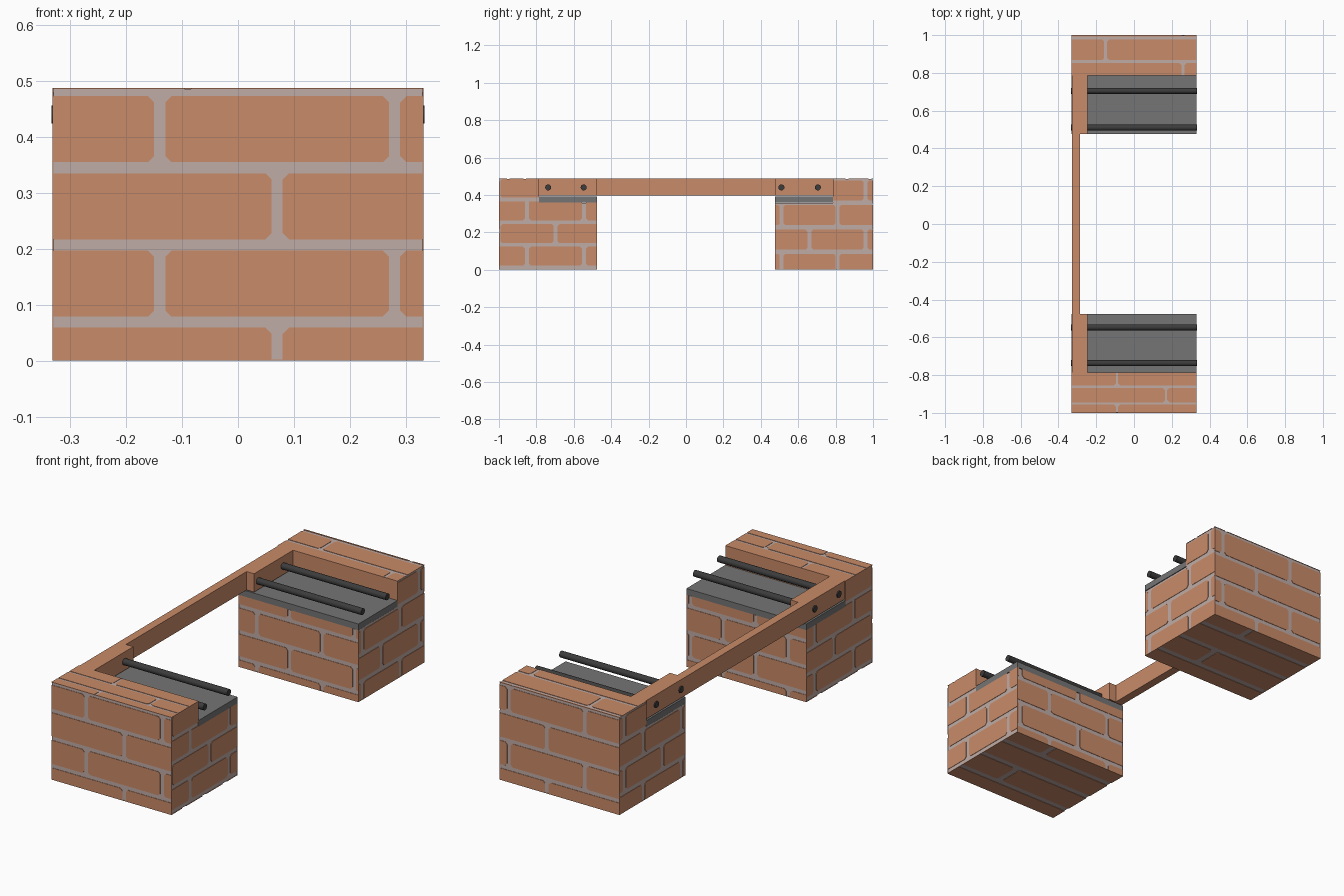
import bpy, bmesh, math

if "Cube" in bpy.data.objects:
    bpy.data.objects.remove(bpy.data.objects["Cube"])

T = 0.002            # thickness of the brick faces over the mortar core
HX, TOP, LEDGE = 0.332, 0.488, 0.36
OUT, RISER, INNER = 1.0, 0.785, 0.477


def material(name, rgb):
    m = bpy.data.materials.new(name)
    m.diffuse_color = (*rgb, 1)
    m.use_nodes = True
    m.node_tree.nodes["Principled BSDF"].inputs["Base Color"].default_value = m.diffuse_color
    return m


BRICK = material("brick orange", (0.584, 0.258, 0.138))
MORTAR = material("mortar grey", (0.527, 0.413, 0.381))
STEEL = material("plate grey", (0.178, 0.178, 0.178))
DARK = material("rod black", (0.045, 0.045, 0.045))


def finish(name, bm, mat):
    bmesh.ops.recalc_face_normals(bm, faces=bm.faces)
    me = bpy.data.meshes.new(name)
    bm.to_mesh(me)
    bm.free()
    me.materials.append(mat)
    ob = bpy.data.objects.new(name, me)
    bpy.context.collection.objects.link(ob)
    return ob


def prism(bm, lo, hi):
    """Close two matching rings of points into a solid."""
    a = [bm.verts.new(p) for p in lo]
    b = [bm.verts.new(p) for p in hi]
    bm.faces.new(a)
    bm.faces.new(b)
    for i in range(len(a)):
        j = (i + 1) % len(a)
        bm.faces.new((a[i], a[j], b[j], b[i]))


def extrude_z(name, pts, z0, z1, mat):
    bm = bmesh.new()
    prism(bm, [(x, y, z0) for x, y in pts], [(x, y, z1) for x, y in pts])
    return finish(name, bm, mat)


def box(name, x0, x1, y0, y1, z0, z1, mat):
    return extrude_z(name, [(x0, y0), (x1, y0), (x1, y1), (x0, y1)], z0, z1, mat)


def lay_bricks(bm, axis, pos, sign, us, vs, v_off, pv, gap, uj, pu):
    """Lay thin bricks in running bond on an axis-aligned face, clipped to us x vs."""
    (u0, u1), (v0, v1) = sorted(us), sorted(vs)
    ua, va = [(1, 2), (0, 2), (0, 1)][axis]

    def point(u, v, d):
        p = [0, 0, 0]
        p[axis], p[ua], p[va] = d, u, v
        return p

    for k in range(math.floor((v0 - v_off) / pv), math.ceil((v1 - v_off) / pv)):
        b0, b1 = v_off + k * pv + gap / 2, v_off + (k + 1) * pv - gap / 2
        shift = uj + (k % 2) * pu / 2
        for n in range(math.floor((u0 - shift) / pu), math.ceil((u1 - shift) / pu)):
            a0, a1 = shift + n * pu + gap / 2, shift + (n + 1) * pu - gap / 2
            l, r, b, t = max(a0, u0), min(a1, u1), max(b0, v0), min(b1, v1)
            if r - l < 0.004 or t - b < 0.004:
                continue
            c = min(0.011, (r - l) / 3, (t - b) / 3)
            ring = []
            # corners are chamfered only where the brick is not cut off
            for cu, cv, du, dv, first_u in ((l, b, 1, 1, False), (r, b, -1, 1, True),
                                            (r, t, -1, -1, False), (l, t, 1, -1, True)):
                if cu in (a0, a1) and cv in (b0, b1):
                    pair = [(cu, cv + dv * c), (cu + du * c, cv)]
                    ring += pair[::-1] if first_u else pair
                else:
                    ring.append((cu, cv))
            prism(bm, [point(u, v, pos - sign * T) for u, v in ring],
                  [point(u, v, pos) for u, v in ring])


XS = (-HX, HX)
PLAIN = (-1, 3, 0.02, 4, 9)
for s, label in ((-1, "front"), (1, "back")):
    # Stepped mortar core
    i = T
    prof = [(OUT - i, i), (OUT - i, TOP - i), (RISER + i, TOP - i),
            (RISER + i, LEDGE - i), (INNER + i, LEDGE - i), (INNER + i, i)]
    bm = bmesh.new()
    prism(bm, [(-HX + i, s * y, z) for y, z in prof], [(HX - i, s * y, z) for y, z in prof])
    finish(label + "_mortar_core", bm, MORTAR)

    # Brick facing on every side
    wall = (0.069, 0.138, 0.02, -0.14, 0.42)
    side = (0.012, 0.121, 0.02, -0.85, 0.305) if s < 0 else (0.096, 0.131, 0.022, 0.66, 0.3)
    cap = (-0.95, 0.088, 0.012, 0.17, 0.52) if s < 0 else (0.86, 0.125, 0.016, -0.15, 0.82)
    bm = bmesh.new()
    lay_bricks(bm, 1, s * OUT, s, XS, (0, TOP), *wall)
    lay_bricks(bm, 1, s * INNER, -s, XS, (0, LEDGE), 0.045, 0.13, 0.02, -0.05, 0.36)
    lay_bricks(bm, 1, s * RISER, -s, XS, (LEDGE, TOP), *PLAIN)
    for d in (-1, 1):
        lay_bricks(bm, 0, d * HX, d, (s * INNER, s * OUT), (0, LEDGE), *side)
        lay_bricks(bm, 0, d * HX, d, (s * RISER, s * OUT), (LEDGE, TOP), *side)
    lay_bricks(bm, 2, TOP, 1, XS, (s * RISER, s * OUT), *cap)
    lay_bricks(bm, 2, 0, -1, XS, (s * INNER, s * OUT), s * 0.9, 0.16, 0.03, 0.1, 1.5)
    finish(label + "_bricks", bm, BRICK)

    # Ledge plate
    y0, y1 = sorted((s * RISER, s * INNER))
    box(label + "_ledge_plate", -HX, HX, y0, y1, LEDGE, 0.391, STEEL)

    # Rods resting above the plate
    for n, y in enumerate((-0.737, -0.547) if s < 0 else (0.51, 0.705)):
        bpy.ops.mesh.primitive_cylinder_add(vertices=24, radius=0.016, depth=2 * HX + 0.003,
                                            location=(0, y, 0.44),
                                            rotation=(0, math.pi / 2, 0))
        rod = bpy.context.object
        rod.name = f"{label}_rod_{n + 1}"
        rod.data.materials.append(DARK)
        bpy.ops.object.shade_smooth_by_angle()

# Connecting beam with a thicker block at each end
XB, XT, XM = -0.328, -0.245, -0.286
extrude_z("connecting_beam",
          [(XB, -RISER), (XT, -RISER), (XT, -INNER), (XM, -INNER),
           (XM, INNER), (XT, INNER), (XT, RISER), (XB, RISER)], 0.396, TOP, BRICK)
